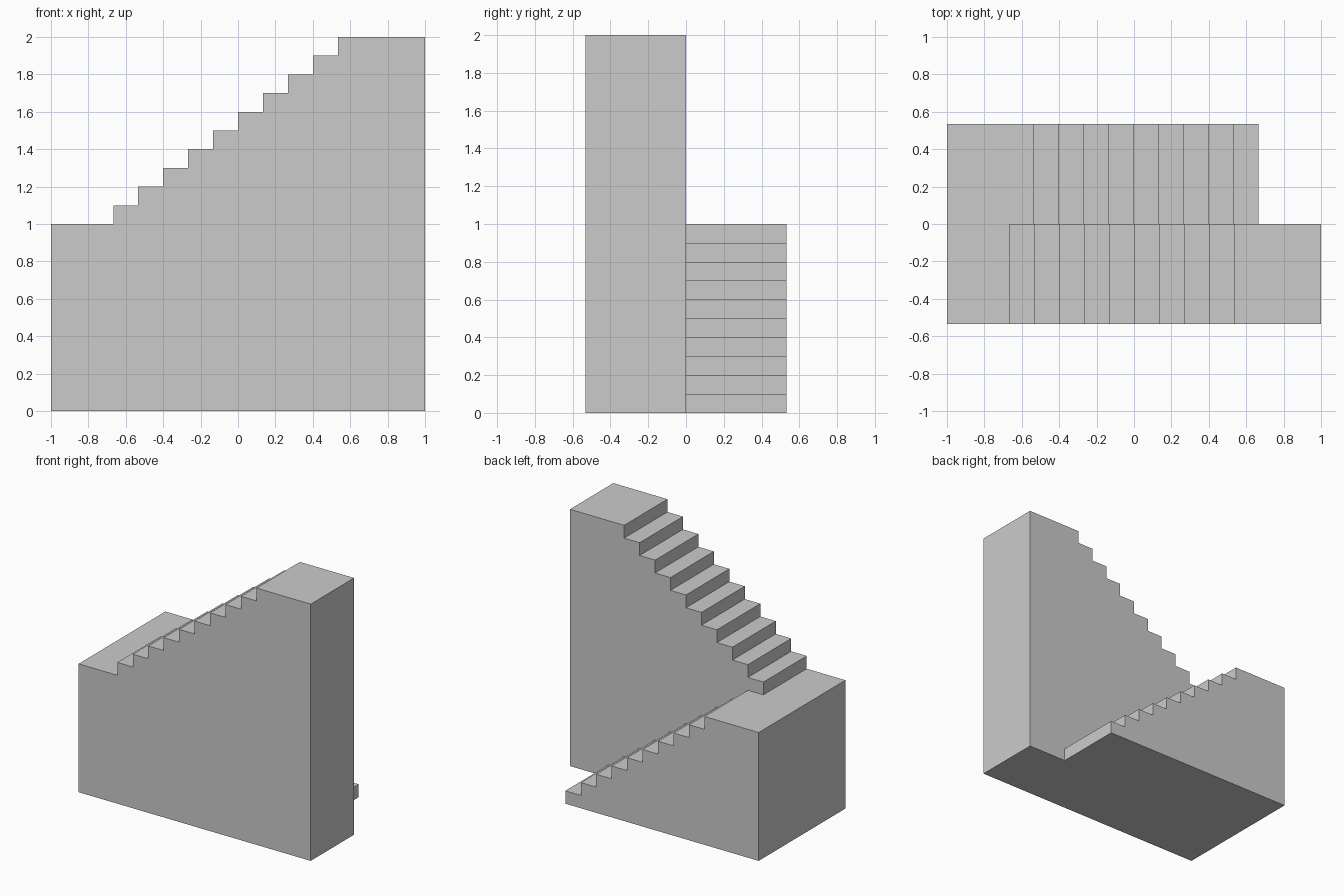
import bpy, bmesh, math

if "Cube" in bpy.data.objects:
    bpy.data.objects.remove(bpy.data.objects["Cube"])

RUN, RISE, STEPS = 2 / 15, 0.1, 10
WIDTH = 4 * RUN
LANDING_Z = 1.0


def extrude_profile(name, points, y0, y1):
    """Solid made from an x-z outline swept from y0 to y1."""
    bm = bmesh.new()
    face = bm.faces.new([bm.verts.new((x, y0, z)) for x, z in points])
    swept = bmesh.ops.extrude_face_region(bm, geom=[face])["geom"]
    for v in swept:
        if isinstance(v, bmesh.types.BMVert):
            v.co.y = y1
    bmesh.ops.recalc_face_normals(bm, faces=bm.faces)
    mesh = bpy.data.meshes.new(name)
    bm.to_mesh(mesh)
    bm.free()
    obj = bpy.data.objects.new(name, mesh)
    bpy.context.collection.objects.link(obj)
    return obj


def stair_outline(x_start, x_end, first_riser, rise):
    """Outline of a flight that leaves the landing and climbs or descends."""
    pts = [(x_start, 0), (x_start, LANDING_Z)]
    z = LANDING_Z
    for i in range(STEPS):
        x = first_riser + i * RUN
        pts.append((x, z))
        z = round(z + rise, 4)
        pts.append((x, z))
    if z > 0:
        pts += [(x_end, z), (x_end, 0)]
    return pts


# Upper flight climbs from the landing to the top platform
stairs = extrude_profile("staircase", stair_outline(-1, 1, -5 * RUN, RISE), -WIDTH, 0)

# Lower flight descends from the landing to the ground
lower = extrude_profile("lower_flight", stair_outline(-1, 0, -4 * RUN, -RISE), 0, WIDTH)

# Fuse both flights into one solid with a shared landing
union = stairs.modifiers.new("join_flights", "BOOLEAN")
union.operation = "UNION"
union.solver = "EXACT"
union.object = lower
bpy.context.view_layer.update()
graph = bpy.context.evaluated_depsgraph_get()
fused = bpy.data.meshes.new_from_object(stairs.evaluated_get(graph))
stairs.modifiers.clear()
stairs.data = fused
bpy.data.objects.remove(lower)

# Merge coplanar faces so landing, left side and base are single flat faces
bm = bmesh.new()
bm.from_mesh(fused)
bmesh.ops.remove_doubles(bm, verts=bm.verts, dist=1e-5)
bmesh.ops.dissolve_limit(bm, angle_limit=math.radians(1), verts=bm.verts, edges=bm.edges)
bmesh.ops.recalc_face_normals(bm, faces=bm.faces)
bm.to_mesh(fused)
bm.free()
